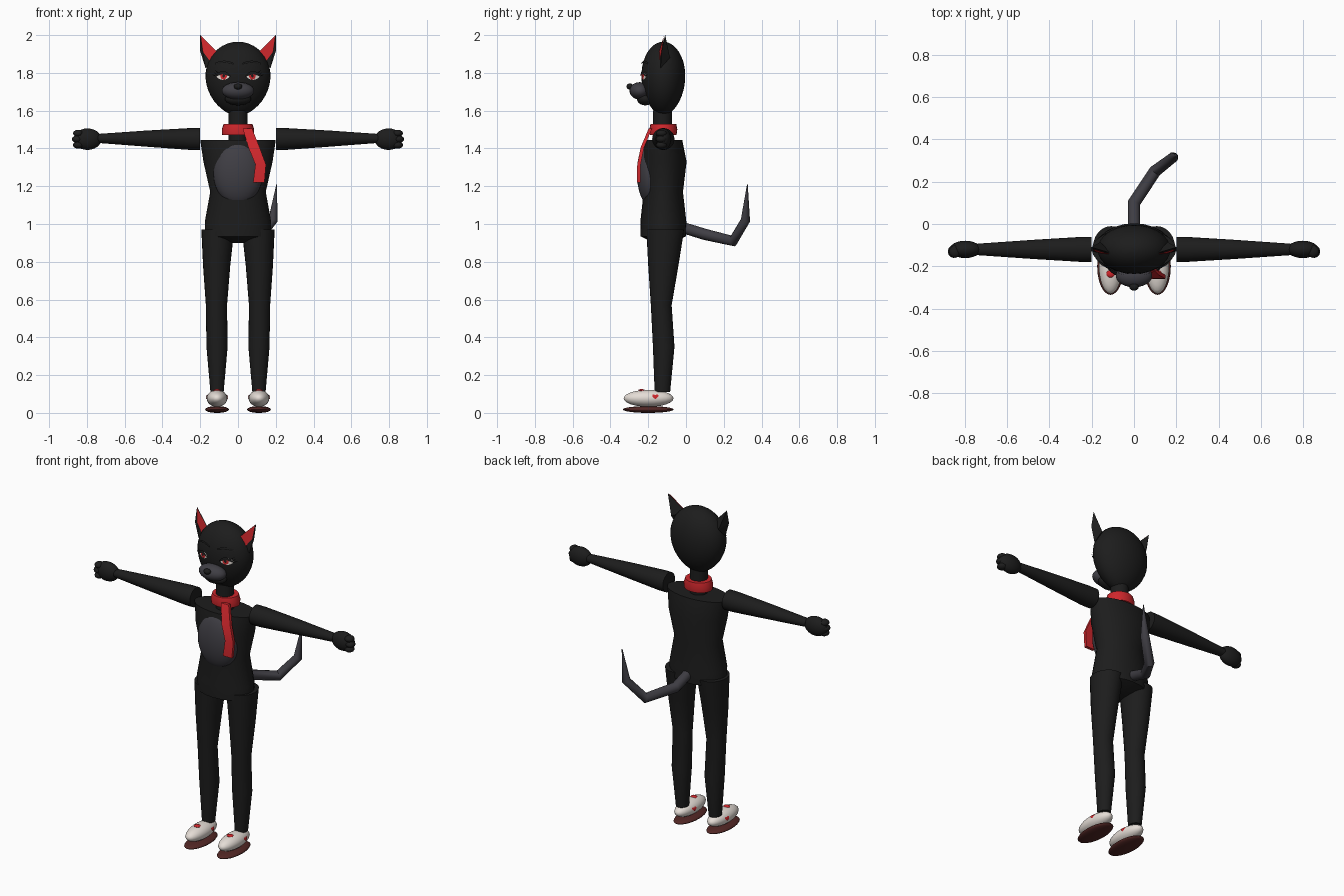
import bpy, bmesh, math
from mathutils import Vector

cube = bpy.data.objects.get("Cube")
if cube:
    bpy.data.objects.remove(cube)


def material(name, rgb):
    m = bpy.data.materials.new(name)
    m.use_nodes = True
    m.diffuse_color = (*rgb, 1)
    m.node_tree.nodes["Principled BSDF"].inputs["Base Color"].default_value = (*rgb, 1)
    return m


BLACK = material("black_fur", (0.012, 0.012, 0.012))
GREY = material("grey_fur", (0.05, 0.048, 0.058))
RED = material("red", (0.62, 0.02, 0.025))
WHITE = material("off_white", (0.78, 0.72, 0.67))
SOLE = material("sole_brown", (0.085, 0.02, 0.018))
CY = -0.12  # body centre in depth
SIDES = (("left_", 1), ("right_", -1))


def finish(name, bm, mat, angle=40, recalc=True):
    if recalc:
        bmesh.ops.recalc_face_normals(bm, faces=bm.faces)
    me = bpy.data.meshes.new(name)
    bm.to_mesh(me)
    bm.free()
    me.materials.append(mat)
    ob = bpy.data.objects.new(name, me)
    bpy.context.collection.objects.link(ob)
    bpy.ops.object.select_all(action='DESELECT')
    ob.select_set(True)
    bpy.context.view_layer.objects.active = ob
    if angle:
        bpy.ops.object.shade_smooth_by_angle(angle=math.radians(angle))
    return ob


def bridge(bm, rings):
    n = len(rings[0])
    loops = [[bm.verts.new(p) for p in r] for r in rings]
    for a, b in zip(loops, loops[1:]):
        for i in range(n):
            j = (i + 1) % n
            bm.faces.new((a[i], a[j], b[j], b[i]))
    bm.faces.new(loops[0])
    bm.faces.new(loops[-1])


def loft(name, mat, rings, axis="z", n=24, sign=1):
    """Rings are (height, cx, cy, rx, ry) on z, or (x, cy, cz, ry, rz) on x."""
    bm = bmesh.new()
    out = []
    for h, c1, c2, r1, r2 in rings:
        ring = []
        for i in range(n):
            t = math.tau * i / n
            a, b = c1 + r1 * math.cos(t), c2 + r2 * math.sin(t)
            ring.append((sign * a, b, h) if axis == "z" else (sign * h, a, b))
        out.append(ring)
    bridge(bm, out)
    return finish(name, bm, mat)


def ball(name, mat, centre, radii, n=24):
    bm = bmesh.new()
    bmesh.ops.create_uvsphere(bm, u_segments=n, v_segments=n // 2, radius=1)
    for v in bm.verts:
        v.co = Vector(c + k * r for c, k, r in zip(centre, v.co, radii))
    return finish(name, bm, mat, 60)


def patch(name, mat, outline, project):
    """Thin painted shape laid on a surface: fan around its middle."""
    bm = bmesh.new()
    cu = sum(p[0] for p in outline) / len(outline)
    cv = sum(p[1] for p in outline) / len(outline)
    mid = bm.verts.new(project(cu, cv))
    vs = [bm.verts.new(project(u, v)) for u, v in outline]
    for i, v in enumerate(vs):
        bm.faces.new((mid, v, vs[(i + 1) % len(vs)]))
    return finish(name, bm, mat, 0)


def oval(u, v, ru, rv, n=16, power=1):
    pts = [(math.cos(math.tau * i / n), math.sin(math.tau * i / n)) for i in range(n)]
    return [(u + ru * c, v + rv * math.copysign(abs(s) ** power, s)) for c, s in pts]


# Head: egg with a narrow chin
def head_scale(z):
    t = (z - 1.785) / (0.18 if z > 1.785 else 0.215)
    return max(0.0, 1 - t * t) ** (0.5 if z > 1.785 else 0.62)


def on_head(off):
    def project(x, z):
        k = head_scale(z)
        return (x, CY - 0.116 * math.sqrt(max(0, k * k - (x / 0.172) ** 2)) - off, z)
    return project


zs = [1.7675 - 0.1972 * math.cos(math.pi * i / 20) for i in range(1, 20)]
loft("head", BLACK, [(z, 0, CY, 0.172 * head_scale(z), 0.116 * head_scale(z))
                     for z in [1.5705] + zs + [1.9645]], n=32)
ball("muzzle", GREY, (0, -0.245, 1.705), (0.086, 0.054, 0.046))
ball("lower_jaw", BLACK, (0, -0.215, 1.662), (0.07, 0.045, 0.034))
ball("nose", BLACK, (0, -0.297, 1.728), (0.022, 0.018, 0.016), 16)

# Face details and ears
for side, s in SIDES:
    ex, ez = 0.08 * s, 1.785
    patch(side + "eye_white", WHITE, oval(ex, ez, 0.037, 0.022, power=1.4), on_head(0.004))
    patch(side + "iris", RED, oval(ex - 0.004 * s, ez, 0.018, 0.02), on_head(0.006))
    patch(side + "pupil", BLACK, oval(ex - 0.004 * s, ez, 0.007, 0.009, 10), on_head(0.008))
    lid = [(ex + 0.04 * k, ez + 0.026 * (1 - k * k)) for k in (-1, -0.5, 0, 0.5, 1)]
    patch(side + "eyelid", BLACK, lid + [(x, z - 0.006) for x, z in lid[::-1]], on_head(0.009))
    for i in range(3):
        x, z = ex + s * (0.024 + 0.008 * i), ez + 0.018 - 0.008 * i
        patch(f"{side}eyelash_{i + 1}", BLACK,
              [(x, z), (x + 0.004 * s, z - 0.005), (x + 0.02 * s, z + 0.014 - 0.004 * i)],
              on_head(0.012))
    brow = [(s * (0.025 + 0.024 * i), 1.853 + 0.003 * i * (4 - i)) for i in range(5)]
    patch(side + "eyebrow", BLACK, brow + [(x, z - 0.008) for x, z in brow[::-1]], on_head(0.009))

    front = [Vector(p) for p in ((0.1 * s, -0.14, 1.9), (0.172 * s, -0.135, 1.825),
                                 (0.2 * s, -0.13, 1.915), (0.2 * s, -0.11, 2.0))]
    bm = bmesh.new()
    f = [bm.verts.new(p) for p in front]
    back = bm.verts.new((0.16 * s, -0.085, 1.88))
    bm.faces.new((f[0], f[1], f[3]))
    bm.faces.new((f[1], f[2], f[3]))
    for a, b in ((0, 1), (1, 2), (2, 3), (3, 0)):
        bm.faces.new((f[a], f[b], back))
    finish(side + "ear", bm, BLACK, 0)
    inner = [front[3].lerp(front[0], 0.04), front[0].lerp(front[3], 0.04),
             front[0].lerp(front[1], 0.6), front[1].lerp(front[3], 0.5)]
    bm = bmesh.new()
    bm.faces.new([bm.verts.new(p + Vector((0, -0.006, 0))) for p in (inner if s > 0 else inner[::-1])])
    finish(side + "inner_ear", bm, RED, 0, False)

# Neck and torso
loft("neck", BLACK, [(1.43, 0, -0.125, 0.05, 0.05), (1.6, 0, -0.125, 0.05, 0.05)])
loft("torso", BLACK, [(0.9, 0, CY, 0.03, 0.05), (0.935, 0, CY, 0.176, 0.12),
                      (1.01, 0, CY, 0.176, 0.122), (1.17, 0, CY, 0.147, 0.104),
                      (1.33, 0, CY, 0.183, 0.123), (1.445, 0, CY, 0.2, 0.1)])
ball("belly_patch", GREY, (0, -0.19, 1.27), (0.13, 0.07, 0.172), 32)

# Scarf collar and hanging end
loft("scarf_collar", RED, [(1.472, 0, CY, 0.084, 0.07), (1.5, 0, CY, 0.086, 0.074),
                           (1.53, 0, CY, 0.076, 0.068)])
bm = bmesh.new()
bridge(bm, [[(x - w, y - 0.008, z), (x + w, y - 0.008, z), (x + w, y + 0.01, z), (x - w, y + 0.01, z)]
            for x, y, z, w in ((0.05, -0.19, 1.505, 0.025), (0.085, -0.232, 1.405, 0.03),
                               (0.12, -0.25, 1.315, 0.028), (0.11, -0.252, 1.22, 0.03))])
finish("scarf_end", bm, RED, 25)

# Tail: tapering bent tube
path = [Vector(p) for p in ((0, -0.03, 0.985), (0, 0.1, 0.945), (0.1, 0.25, 0.91),
                            (0.185, 0.315, 1.02), (0.205, 0.325, 1.21))]
bm = bmesh.new()
rings = []
for i, p in enumerate(path):
    d = (path[min(i + 1, 4)] - path[max(i - 1, 0)]).normalized()
    u = d.cross(Vector((1, -0.7, 0))).normalized()
    v = d.cross(u)
    r = (0.03, 0.03, 0.029, 0.025, 0.002)[i]
    rings.append([p + r * (u * math.cos(math.tau * k / 12) + v * math.sin(math.tau * k / 12))
                  for k in range(12)])
bridge(bm, rings)
finish("tail", bm, GREY)

# Limbs, hands and shoes
heart = []
for i in range(20):
    t = -math.tau * i / 20
    heart.append((math.sin(t) ** 3, 0.8 * math.cos(t) - 0.31 * math.cos(2 * t) - 0.12 * math.cos(3 * t)))

for side, s in SIDES:
    loft(side + "arm", BLACK, [(0.2, CY, 1.45, 0.059, 0.058), (0.25, CY, 1.45, 0.059, 0.058),
                               (0.48, CY, 1.452, 0.045, 0.043), (0.74, CY, 1.453, 0.027, 0.024)],
         "x", sign=s)
    ball(side + "hand", BLACK, (0.797 * s, CY, 1.449), (0.074, 0.041, 0.057))
    for i in range(3):
        ball(f"{side}finger_{i + 1}", BLACK,
             ((0.852 - 0.006 * abs(i - 1)) * s, -0.13, 1.418 + 0.031 * i), (0.028, 0.03, 0.019), 12)
    loft(side + "leg", BLACK, [(0.97, 0.107, -0.11, 0.087, 0.1), (0.78, 0.113, CY, 0.072, 0.08),
                               (0.57, 0.114, -0.131, 0.056, 0.055), (0.35, 0.111, -0.118, 0.056, 0.057),
                               (0.11, 0.111, -0.125, 0.035, 0.041)], sign=s)
    sx, sy, sz = 0.111 * s, -0.198, 0.077
    ball(side + "shoe", WHITE, (sx, sy, sz), (0.055, 0.132, 0.045))
    ball(side + "shoe_sole", SOLE, (sx, -0.2, 0.018), (0.063, 0.135, 0.018))
    ball(side + "shoe_bow", RED, (sx, -0.235, 0.119), (0.02, 0.018, 0.007), 12)

    def on_shoe(direction):
        def project(y, z):
            k = 1 - ((y - sy) / 0.132) ** 2 - ((z - sz) / 0.045) ** 2
            return (sx + direction * (0.055 * math.sqrt(max(0, k)) + 0.004), y, z)
        return project

    for label, d in (("outer", s), ("inner", -s)):
        patch(f"{side}{label}_heart", RED, [(-0.162 + 0.017 * a, 0.087 + 0.015 * b) for a, b in heart],
              on_shoe(d))
